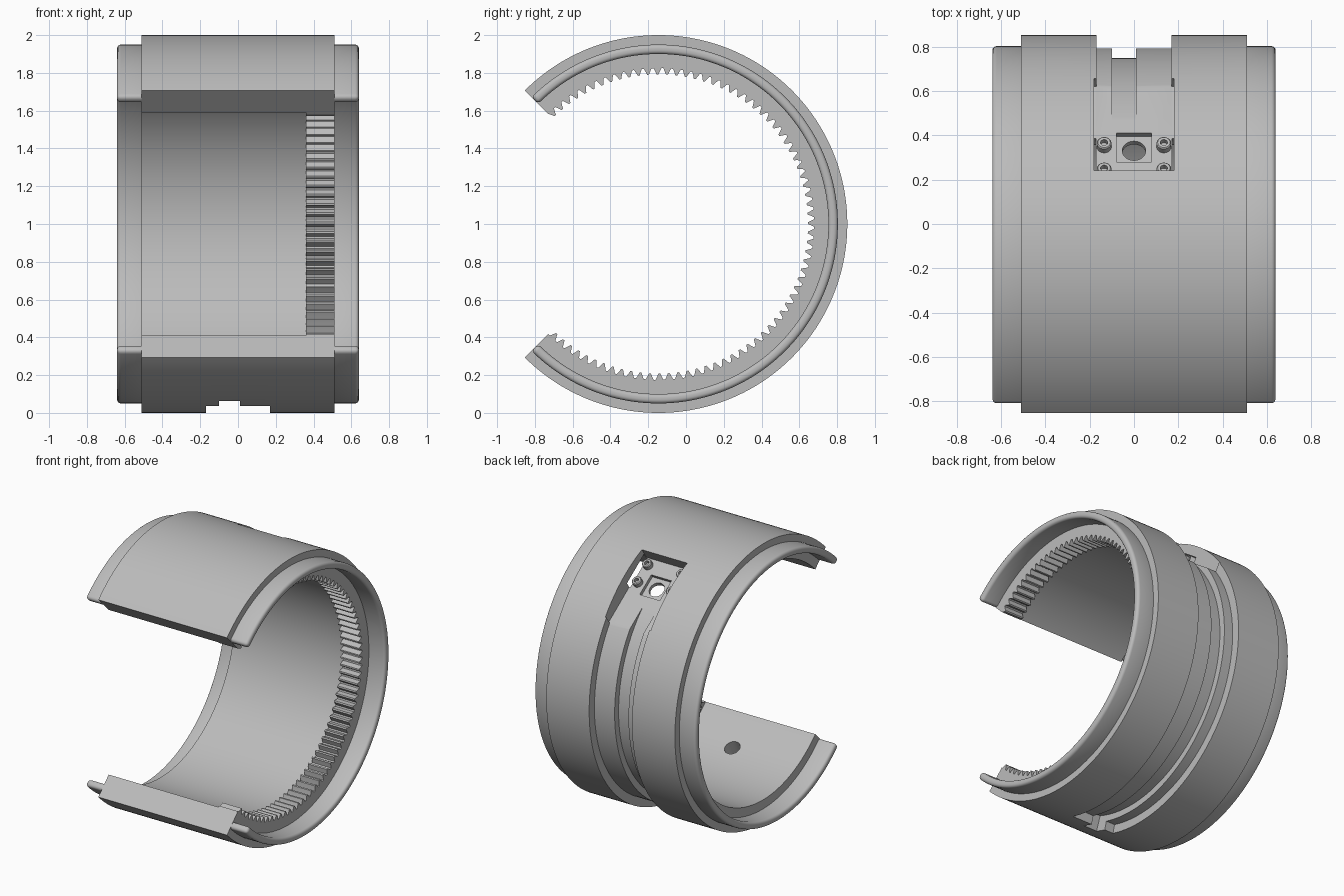
import bpy, bmesh
from math import sin, cos, pi, radians
from mathutils import Matrix, Vector

default = bpy.data.objects.get("Cube")
if default:
    bpy.data.objects.remove(default, do_unlink=True)

CENTRE = Vector((0, -0.146, 1.0))    # axis of the open ring
END = 135                            # half of the arc, measured from +y
INNER, FLOOR = 0.835, 0.885          # bore radius, pocket floor distance

grey = bpy.data.materials.new("plain grey")
grey.use_nodes = True
grey.diffuse_color = (0.5, 0.5, 0.5, 1)
grey.node_tree.nodes["Principled BSDF"].inputs["Base Color"].default_value = (0.5, 0.5, 0.5, 1)


def finish(name, bm):
    bmesh.ops.recalc_face_normals(bm, faces=bm.faces)
    mesh = bpy.data.meshes.new(name)
    bm.to_mesh(mesh)
    bm.free()
    mesh.materials.append(grey)
    obj = bpy.data.objects.new(name, mesh)
    bpy.context.collection.objects.link(obj)
    return obj


def band(name, x0, x1, stations):
    """Curved bar; every station is (angle, inner radius, outer radius)."""
    bm = bmesh.new()
    loops = []
    for angle, r_in, r_out in stations:
        a = radians(angle)
        corners = ((x0, r_in), (x1, r_in), (x1, r_out), (x0, r_out))
        loops.append([bm.verts.new(CENTRE + Vector((x, r * cos(a), r * sin(a))))
                      for x, r in corners])
    for p, q in zip(loops, loops[1:]):
        for i in range(4):
            j = (i + 1) % 4
            bm.faces.new((p[i], p[j], q[j], q[i]))
    bm.faces.new(loops[0])
    bm.faces.new(loops[-1])
    return finish(name, bm)


def arc(a0, a1, r_in, r_out, step=1.5):
    n = round((a1 - a0) / step)
    return [(a0 + (a1 - a0) * i / n, r_in, r_out) for i in range(n + 1)]


def frame(angle, side):
    """Local axes of a pocket: x across, y towards the groove, z outwards."""
    a = radians(angle)
    n = Vector((0, cos(a), sin(a)))
    t = Vector((0, -sin(a), cos(a))) * side
    m = Matrix((Vector((1, 0, 0)), t, n)).transposed().to_4x4()
    return Matrix.Translation(CENTRE) @ m


def box(place, xs, ys, zs):
    bm = bmesh.new()
    bmesh.ops.create_cube(bm, size=1)
    for v in bm.verts:
        v.co = place @ Vector([lo + (hi - lo) * (c + 0.5)
                               for c, (lo, hi) in zip(v.co, (xs, ys, zs))])
    return finish("cutter", bm)


def lathe(name, place, x, y, profile, sides=32):
    """Turned part standing on the pocket floor."""
    bm = bmesh.new()
    rings = [[bm.verts.new(place @ Vector((x + r * cos(2 * pi * i / sides),
                                           y + r * sin(2 * pi * i / sides), z)))
              for i in range(sides)] for r, z in profile]
    for p, q in zip(rings, rings[1:]):
        for i in range(sides):
            j = (i + 1) % sides
            bm.faces.new((p[i], p[j], q[j], q[i]))
    bm.faces.new(rings[0])
    bm.faces.new(rings[-1])
    return finish(name, bm)


def bake(obj):
    deps = bpy.context.evaluated_depsgraph_get()
    deps.update()
    mesh = bpy.data.meshes.new_from_object(obj.evaluated_get(deps))
    obj.modifiers.clear()
    obj.data = mesh


parts = []

# Ring body
body = band("ring_body", -0.51, 0.51, arc(-END, END, INNER, 1.0))
parts.append(body)

# Stepped groove around the outside, running between the two pockets
TOP, BOTTOM = 55, -115.6
cutters = [
    band("cutter", -0.17, 0.17, arc(BOTTOM + 10, TOP - 10, 0.94, 1.1)),
    band("cutter", -0.10, 0.01, arc(BOTTOM + 5, TOP - 5, 0.895, 1.1)),
]

# Pockets with a square recess, through hole, side slots and screws
for label, angle, side in (("top", TOP, -1), ("bottom", BOTTOM, 1)):
    place = frame(angle, side)
    cutters += [
        box(place, (-0.18, 0.18), (-0.21, 0.317), (FLOOR, 1.2)),
        box(place, (-0.08, 0.08), (-0.10, 0.06), (0.86, 1.0)),
        lathe("cutter", place, 0, -0.02, ((0.053, 0.7), (0.053, 0.95))),
    ]
    for s in (-1, 1):
        xs = sorted((s * 0.172, s * 0.28))
        cutters.append(box(place, xs, (-0.208, 0.03), (0.78, 0.93)))
        for k, y in enumerate((-0.016, -0.157)):
            parts.append(lathe(
                f"{label}_screw_{'left' if s > 0 else 'right'}_{k + 1}",
                place, s * 0.135, y,
                ((0.033, FLOOR - 0.01), (0.033, 0.915), (0.028, 0.92),
                 (0.016, 0.92), (0.016, 0.895))))

for c in cutters:
    c.hide_render = True
    mod = body.modifiers.new("cut", "BOOLEAN")
    mod.operation = "DIFFERENCE"
    mod.solver = "EXACT"
    mod.object = c
bake(body)
for c in cutters:
    bpy.data.objects.remove(c, do_unlink=True)

# Rounded lips on both rims
for name, x0, x1 in (("left_lip", 0.47, 0.64), ("right_lip", -0.64, -0.47)):
    lip = band(name, x0, x1, arc(-END, END, 0.90, 0.95))
    mod = lip.modifiers.new("round", "BEVEL")
    mod.width = 0.02
    mod.segments = 4
    mod.limit_method = "ANGLE"
    mod.angle_limit = radians(50)
    bake(lip)
    parts.append(lip)

# Internal gear teeth along the left rim
TEETH, ROOT, TIP = 75, 0.825, 0.792
pitch = 2 * END / TEETH
outline = []
for i in range(TEETH):
    start = -END + i * pitch
    for f, r in ((0, ROOT), (0.2, ROOT), (0.38, 0.806), (0.5, TIP),
                 (0.7, TIP), (0.82, 0.806)):
        outline.append((start + f * pitch, r, INNER + 0.002))
outline.append((END, ROOT, INNER + 0.002))
parts.append(band("gear_teeth", 0.36, 0.51, outline))

# Smooth curves, crisp edges
bpy.ops.object.select_all(action="DESELECT")
for p in parts:
    p.select_set(True)
bpy.context.view_layer.objects.active = body
bpy.ops.object.shade_smooth_by_angle(angle=radians(25))
